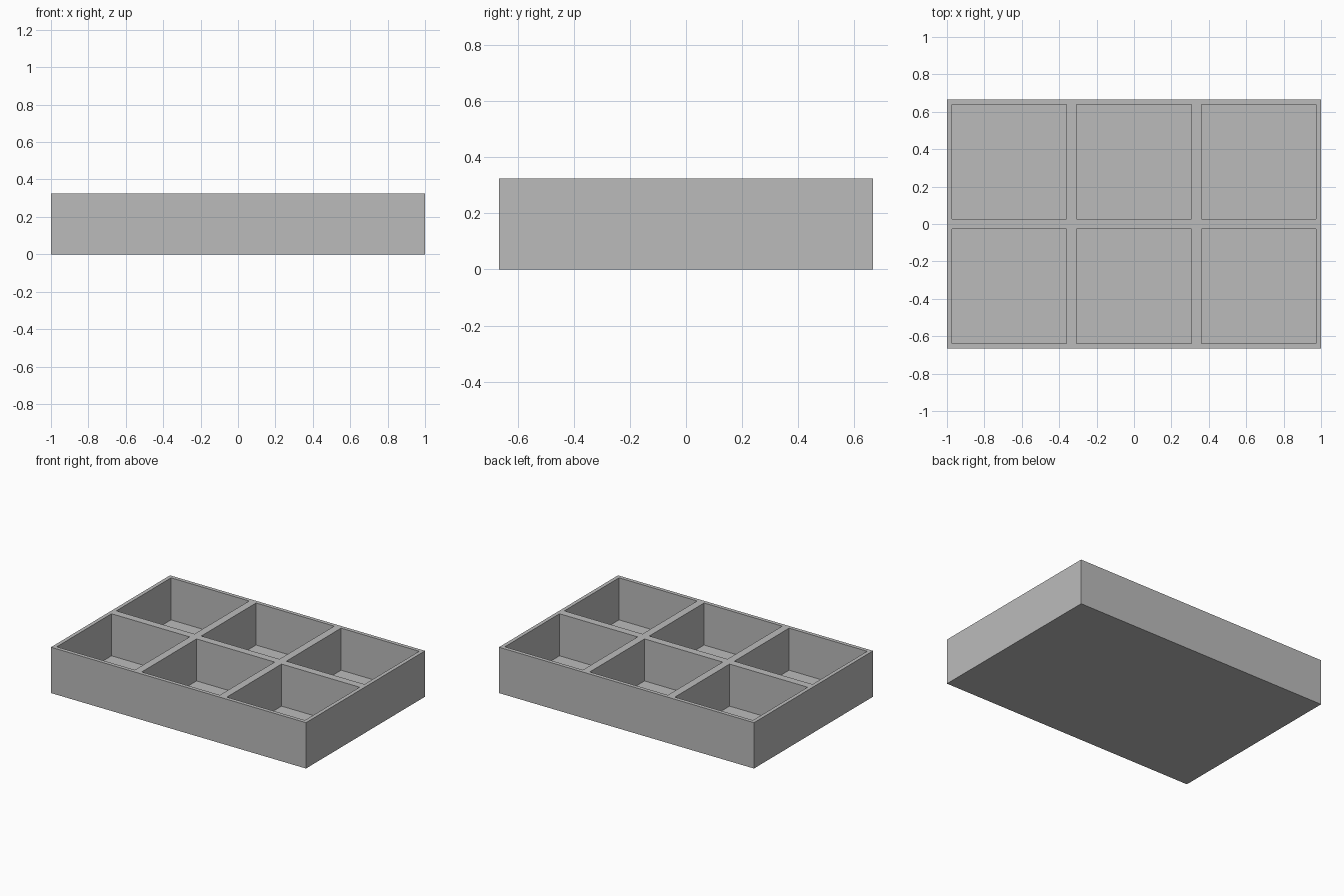
import bpy
import bmesh
from mathutils import Vector

cube = bpy.data.objects.get("Cube")
if cube:
    bpy.data.objects.remove(cube, do_unlink=True)

COLS, ROWS = 3, 2
CELL = 2 / COLS        # pitch of the compartments
WALL = 0.027           # wall around each compartment
HEIGHT = 0.325
FLOOR = 0.027

# Plain grey material
grey = bpy.data.materials.new("grey")
grey.use_nodes = True
colour = (0.5, 0.5, 0.5, 1)
grey.diffuse_color = colour
grey.node_tree.nodes["Principled BSDF"].inputs["Base Color"].default_value = colour

bm = bmesh.new()

# Outer box, one cell wide per compartment
bmesh.ops.create_grid(bm, x_segments=COLS, y_segments=ROWS, size=1)
for v in bm.verts:
    v.co = Vector((v.co.x * COLS * CELL / 2, v.co.y * ROWS * CELL / 2, HEIGHT))
cells = bm.faces[:]
rim = [e for e in bm.edges if e.is_boundary]
skirt = bmesh.ops.extrude_edge_only(bm, edges=rim)["geom"]
for v in (g for g in skirt if isinstance(g, bmesh.types.BMVert)):
    v.co.z = 0
base_edges = [e for e in bm.edges if all(v.co.z == 0 for v in e.verts)]
bmesh.ops.contextual_create(bm, geom=base_edges)

# Compartments: inset each cell, then push it down to the floor
bmesh.ops.inset_individual(bm, faces=cells, thickness=WALL, use_even_offset=True)
pockets = bmesh.ops.extrude_discrete_faces(bm, faces=cells)["faces"]
for face in pockets:
    for v in face.verts:
        v.co.z = FLOOR

bmesh.ops.recalc_face_normals(bm, faces=bm.faces[:])
mesh = bpy.data.meshes.new("compartment_tray")
bm.to_mesh(mesh)
bm.free()
mesh.materials.append(grey)
tray = bpy.data.objects.new("compartment_tray", mesh)
bpy.context.collection.objects.link(tray)
